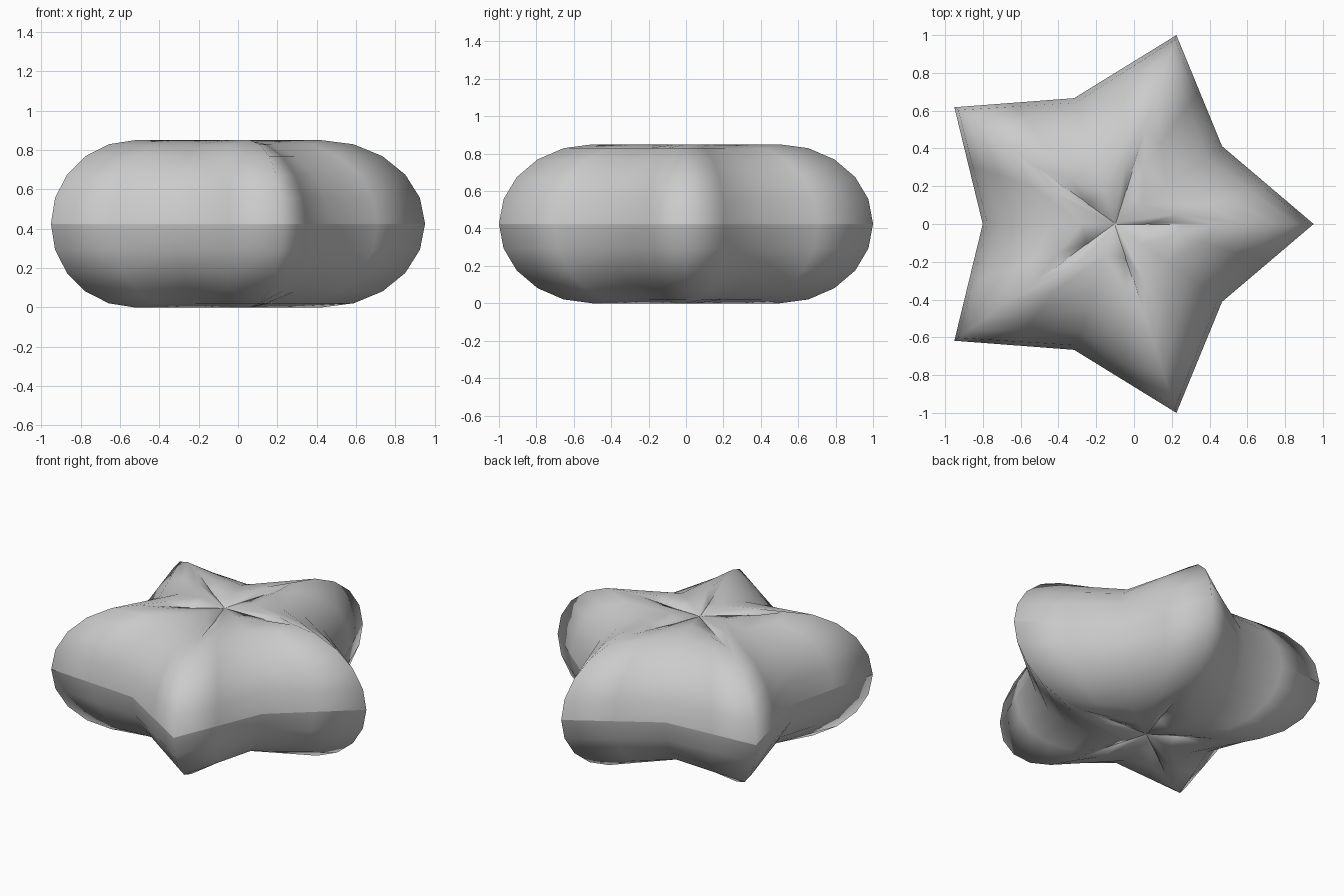
import bpy, bmesh
from math import sin, cos, pi

if "Cube" in bpy.data.objects:
    bpy.data.objects.remove(bpy.data.objects["Cube"])

CX = -0.1004                  # star axis
TIP, VALLEY = 0.526, 0.175    # star-shaped centre line of the tube
TUBE_R, TUBE_H = 0.5255, 0.425
SEG, SUB = 20, 2              # tube sides, steps per star edge


def corner(i, a):
    """Point on the tube section standing at star corner i."""
    th = i * pi / 5
    r = (TIP if i % 2 == 0 else VALLEY) + TUBE_R * cos(a)
    return r * cos(th), r * sin(th)


# puffy star: an elliptical tube swept round a five-pointed star
bm = bmesh.new()
rings = []
for i in range(10):
    for s in range(SUB):
        t = s / SUB
        ring = []
        for k in range(SEG):
            a = 2 * pi * k / SEG
            p, q = corner(i, a), corner(i + 1, a)
            ring.append(bm.verts.new((CX + p[0] + (q[0] - p[0]) * t,
                                      p[1] + (q[1] - p[1]) * t,
                                      TUBE_H + TUBE_H * sin(a))))
        rings.append(ring)

n = len(rings)
for j in range(n):
    A, B = rings[j], rings[(j + 1) % n]
    for k in range(SEG):
        m = (k + 1) % SEG
        f = bm.faces.new((A[k], B[k], B[m], A[m]))
        f.smooth = True

# crisp seam round the widest line
for j in range(n):
    e = bm.edges.get((rings[j][0], rings[(j + 1) % n][0]))
    e.smooth = False

mesh = bpy.data.meshes.new("puffy_star")
bm.to_mesh(mesh)
bm.free()
star = bpy.data.objects.new("puffy_star", mesh)
bpy.context.collection.objects.link(star)
